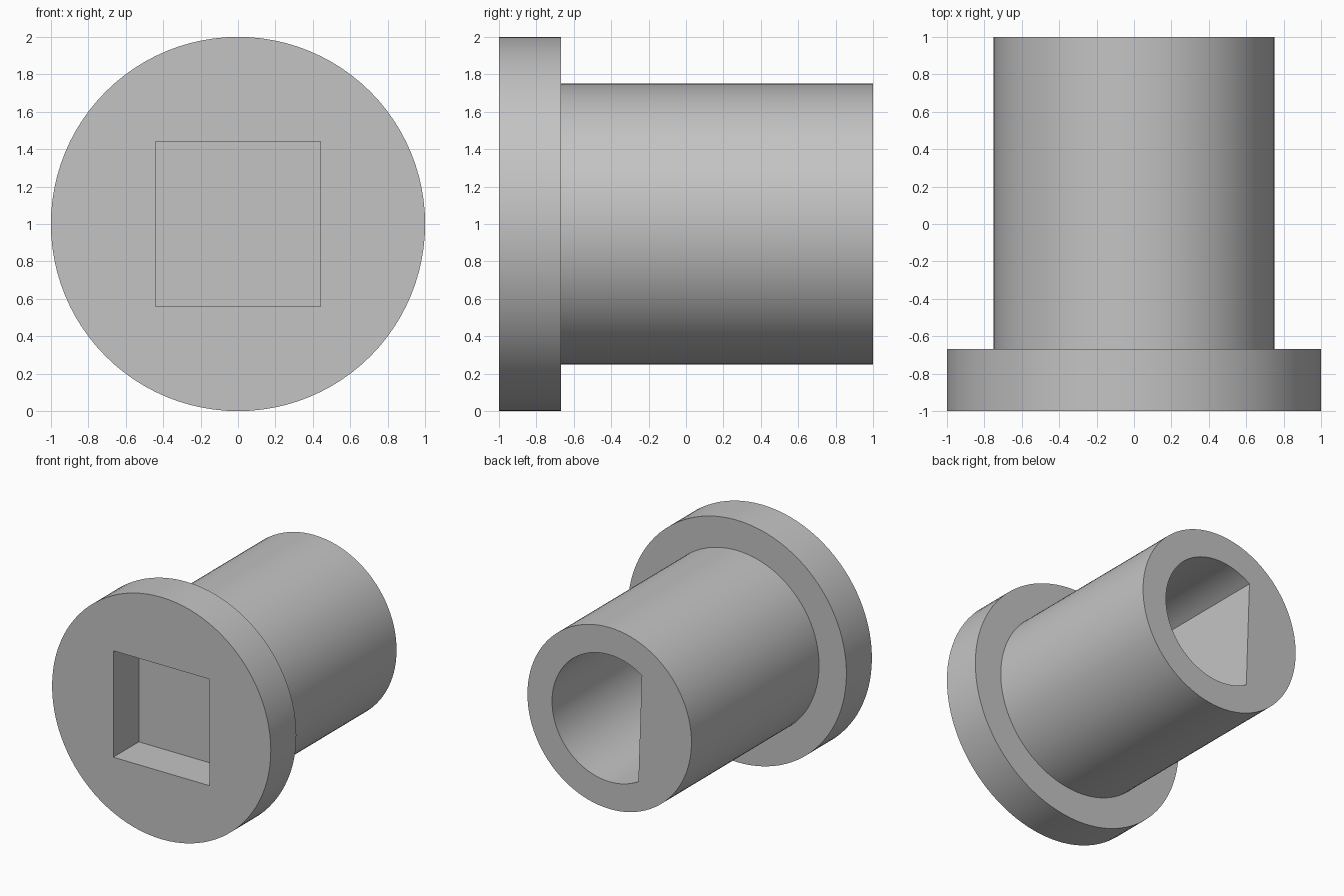
import bpy
import bmesh
from math import cos, sin, pi, radians

if "Cube" in bpy.data.objects:
    bpy.data.objects.remove(bpy.data.objects["Cube"], do_unlink=True)

CENTRE_Z = 1.0
SEGMENTS = 96
FLANGE_BACK = -0.667

grey = bpy.data.materials.new("mid_grey")
grey.use_nodes = True
colour = (0.55, 0.55, 0.55, 1.0)
grey.diffuse_color = colour
grey.node_tree.nodes["Principled BSDF"].inputs["Base Color"].default_value = colour


def arc(radius, start, end, count):
    """Points from start to end angle, as (x, z) about the axis."""
    step = (end - start) / count
    return [(radius * cos(start + i * step), radius * sin(start + i * step))
            for i in range(count + 1)]


def prism(name, outline, y_front, y_back):
    """Extrude an (x, z) outline along the y axis."""
    bm = bmesh.new()
    face = bm.faces.new([bm.verts.new((x, y_front, z + CENTRE_Z)) for x, z in outline])
    new = bmesh.ops.extrude_face_region(bm, geom=[face])["geom"]
    verts = [g for g in new if isinstance(g, bmesh.types.BMVert)]
    bmesh.ops.translate(bm, verts=verts, vec=(0, y_back - y_front, 0))
    bmesh.ops.recalc_face_normals(bm, faces=bm.faces)
    mesh = bpy.data.meshes.new(name)
    bm.to_mesh(mesh)
    bm.free()
    mesh.materials.append(grey)
    obj = bpy.data.objects.new(name, mesh)
    bpy.context.collection.objects.link(obj)
    return obj


def combine(target, tool, operation):
    """Apply a boolean and discard the tool."""
    bpy.context.view_layer.objects.active = target
    mod = target.modifiers.new(tool.name, "BOOLEAN")
    mod.operation = operation
    mod.solver = "EXACT"
    mod.object = tool
    bpy.ops.object.modifier_apply(modifier=mod.name)
    bpy.data.objects.remove(tool, do_unlink=True)


def disc(radius):
    return arc(radius, 0, 2 * pi, SEGMENTS)[:-1]


# Flange and shaft joined into one solid
body = prism("flanged_bushing", disc(1.0), -1.0, FLANGE_BACK)
combine(body, prism("shaft", disc(0.75), -0.8, 1.0), "UNION")

# Square socket in the front
half = 0.44
square = [(-half, -half), (half, -half), (half, half), (-half, half)]
combine(body, prism("square_socket", square, -1.1, FLANGE_BACK), "DIFFERENCE")

# D-shaped bore in the back, its flat on the -x side
d_outline = arc(0.525, radians(-120.3), radians(124.3), 64)
combine(body, prism("d_bore", d_outline, -0.333, 1.1), "DIFFERENCE")

# Smooth round walls with sharp rims
bpy.ops.object.select_all(action="DESELECT")
body.select_set(True)
bpy.context.view_layer.objects.active = body
bpy.ops.object.shade_smooth_by_angle(angle=radians(30))
